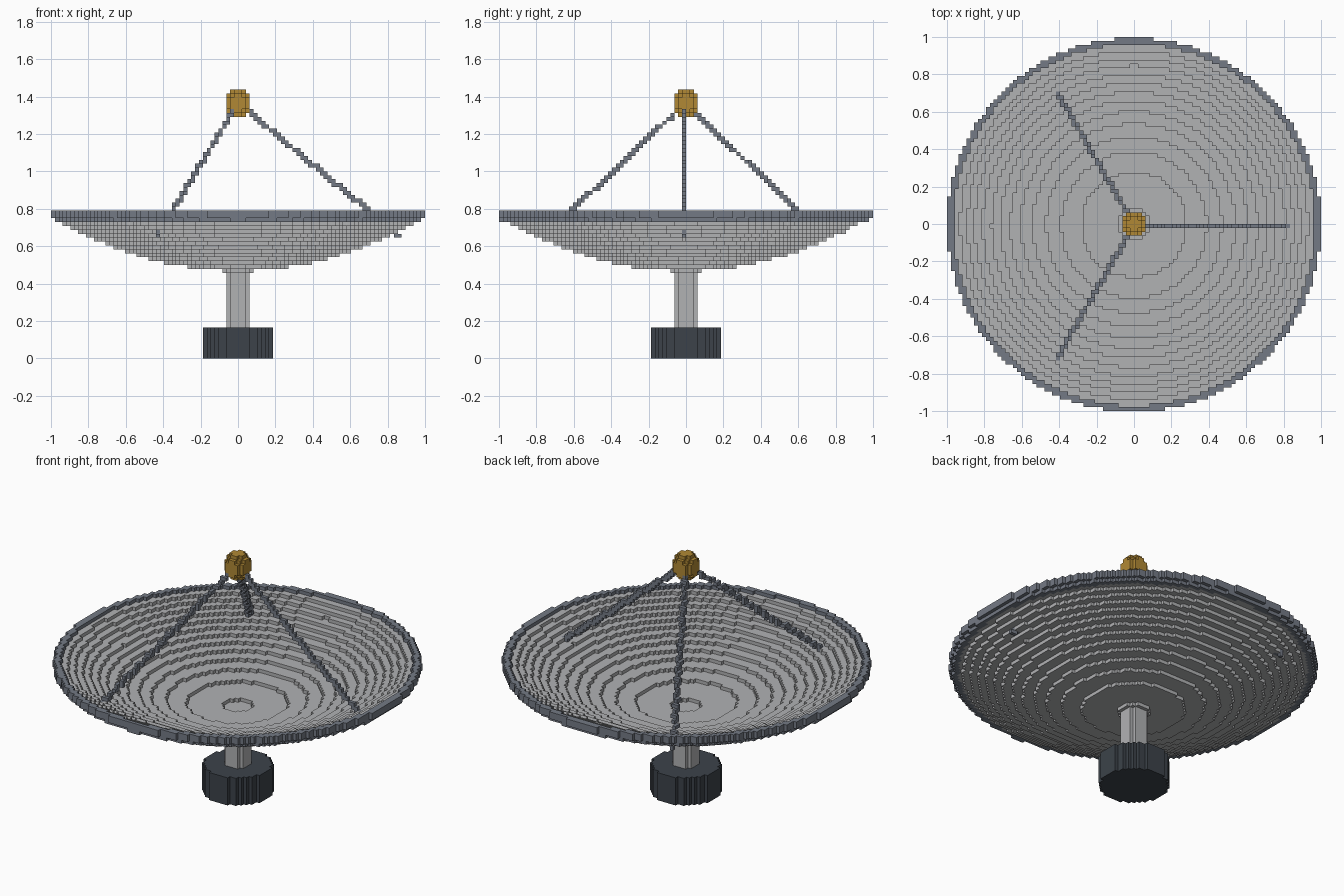
import bpy
import bmesh
import math
from mathutils import Vector

cube = bpy.data.objects.get("Cube")
if cube:
    bpy.data.objects.remove(cube, do_unlink=True)

H = 1 / 48            # edge of one block
R = 48                # dish radius in blocks
OFF = -0.25           # small sideways offset of the dish axis
DISH_BASE = 22        # lowest dish layer
STEP = 0.0714 * R * R  # squared radius gained per dish layer
FEED_Z = 65.5


def material(name, color):
    m = bpy.data.materials.new(name)
    m.use_nodes = True
    m.diffuse_color = (*color, 1)
    m.node_tree.nodes["Principled BSDF"].inputs["Base Color"].default_value = (*color, 1)
    return m


light_grey = material("light_grey", (0.44, 0.445, 0.455))
steel_grey = material("steel_grey", (0.175, 0.195, 0.235))
charcoal = material("charcoal", (0.045, 0.055, 0.068))
gold = material("gold", (0.44, 0.25, 0.035))

blocks = {}  # block position -> part name


def disc(part, radius, z0, z1):
    """Round stack of blocks, centred on the axis."""
    n = math.ceil(radius)
    for x in range(-n, n):
        for y in range(-n, n):
            if math.hypot(x + 0.5, y + 0.5) <= radius:
                for z in range(z0, z1):
                    blocks[x, y, z] = part


# Base drum and mast
disc("base", 9, 0, 8)
disc("mast", 3, 8, DISH_BASE)

# Parabolic dish, two blocks thick, with a rim band around its edge
for x in range(-R, R):
    for y in range(-R, R):
        r = math.hypot(x + 0.5, y + 0.5 - OFF)
        if r > R:
            continue
        layer = DISH_BASE + int(r * r / STEP + 0.9)
        for z in (layer, layer + 1):
            blocks[x, y, min(z, 37)] = "dish"
        if r > 0.967 * R:
            for z in (36, 37):
                blocks[x, y, z] = "rim"
        if 0.955 * R < r <= 0.985 * R:
            blocks[x, y, 35] = "rim"

# Three struts from the dish up to the feed
struts = ["left_strut", "back_strut", "front_strut"]
top = Vector((0, OFF, FEED_Z))
for i, part in enumerate(struts):
    a = i * math.tau / 3
    foot = Vector((0.863 * R * math.cos(a), 0.863 * R * math.sin(a) + OFF, 31.5))
    for s in range(301):
        p = foot.lerp(top, s / 300)
        blocks[tuple(math.floor(c) for c in p)] = part

# Round feed at the focus
for x in range(-4, 4):
    for y in range(-4, 4):
        for z in range(61, 70):
            d = Vector((x + 0.5, y + 0.5, z + 0.5 - FEED_Z))
            if d.length_squared <= 11.6:
                blocks[x, y, z] = "feed"


def build(part, mat):
    """Mesh the outer faces of one part's blocks."""
    bm = bmesh.new()
    verts = {}

    def vert(p):
        key = tuple(p)
        if key not in verts:
            verts[key] = bm.verts.new([c * H for c in key])
        return verts[key]

    for cell, owner in blocks.items():
        if owner != part:
            continue
        for axis in range(3):
            for side in (0, 1):
                near = list(cell)
                near[axis] += 2 * side - 1
                if tuple(near) in blocks:
                    continue
                corners = []
                for u, v in ((0, 0), (1, 0), (1, 1), (0, 1)):
                    p = list(cell)
                    p[axis] += side
                    p[(axis + 1) % 3] += u
                    p[(axis + 2) % 3] += v
                    corners.append(vert(p))
                bm.faces.new(corners if side else corners[::-1])
    mesh = bpy.data.meshes.new(part)
    bm.to_mesh(mesh)
    bm.free()
    mesh.materials.append(mat)
    bpy.context.collection.objects.link(bpy.data.objects.new(part, mesh))


build("base", charcoal)
build("mast", light_grey)
build("dish", light_grey)
build("rim", steel_grey)
build("feed", gold)
for name in struts:
    build(name, steel_grey)
